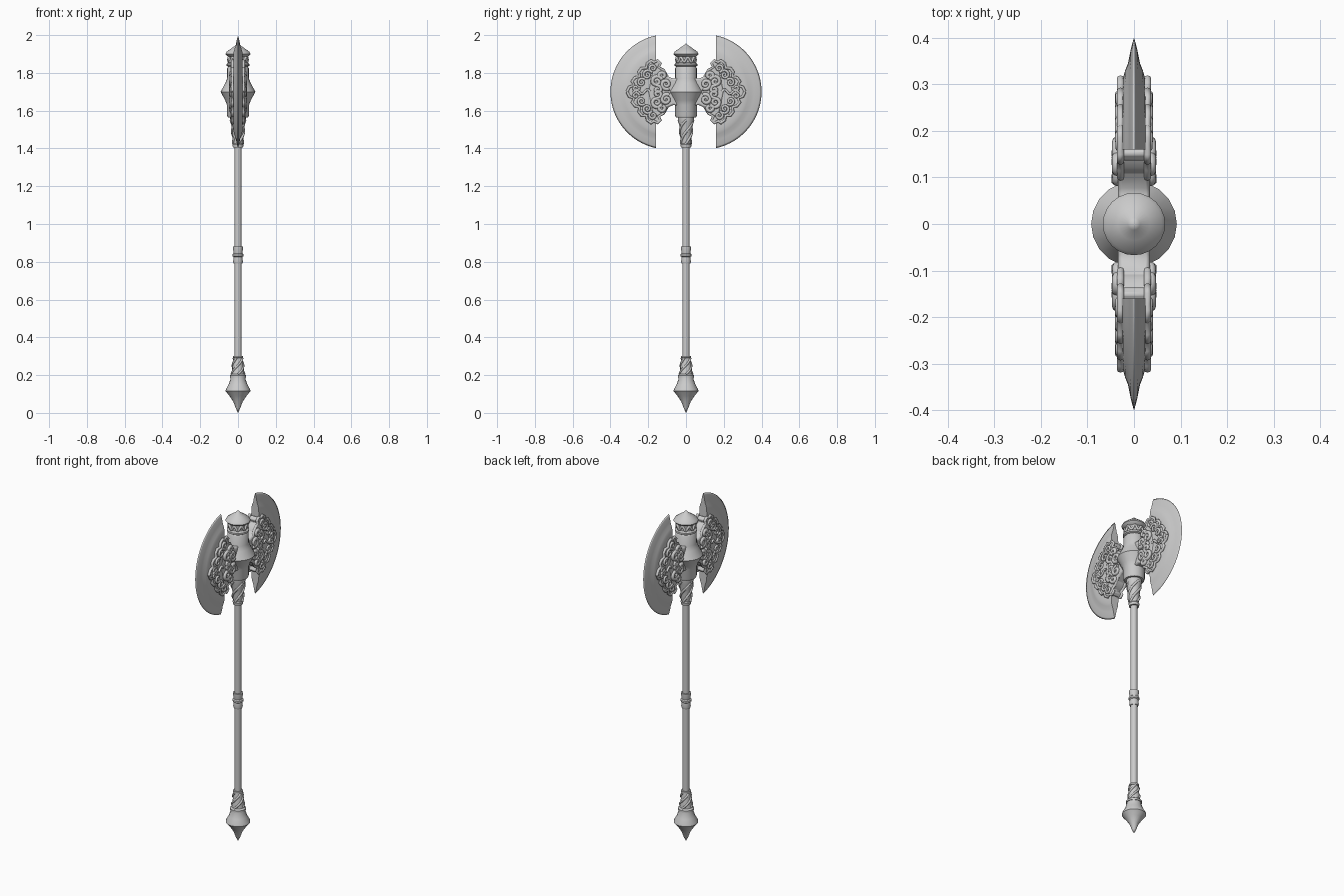
import bpy, bmesh, math
from mathutils import Vector

if "Cube" in bpy.data.objects:
    bpy.data.objects.remove(bpy.data.objects["Cube"])

steel = bpy.data.materials.new("grey_steel")
steel.use_nodes = True
steel.diffuse_color = (0.6, 0.6, 0.6, 1)
steel.node_tree.nodes["Principled BSDF"].inputs["Base Color"].default_value = (0.6, 0.6, 0.6, 1)
HEAD_Z = 1.7


def add_object(name, data, z=0.0, mirror=""):
    ob = bpy.data.objects.new(name, data)
    bpy.context.collection.objects.link(ob)
    data.materials.append(steel)
    ob.location.z = z
    if mirror:
        m = ob.modifiers.new("Mirror", 'MIRROR')
        m.use_axis = [a in mirror for a in "xyz"]
        m.merge_threshold = 0.0005
    return ob


def finish(name, bm, z=0.0, mirror="", angle=35):
    bmesh.ops.remove_doubles(bm, verts=bm.verts, dist=1e-5)
    bmesh.ops.recalc_face_normals(bm, faces=bm.faces)
    me = bpy.data.meshes.new(name)
    bm.to_mesh(me)
    bm.free()
    ob = add_object(name, me, z, mirror)
    bpy.ops.object.select_all(action='DESELECT')
    ob.select_set(True)
    bpy.context.view_layer.objects.active = ob
    bpy.ops.object.shade_smooth_by_angle(angle=math.radians(angle))
    return ob


def lathe(name, profile, sides=20, angle=35):
    """Turn (radius, height) pairs around the z axis."""
    bm = bmesh.new()
    verts = [bm.verts.new((r, 0, z)) for r, z in profile]
    edges = [bm.edges.new(pair) for pair in zip(verts, verts[1:])]
    bmesh.ops.spin(bm, geom=verts + edges, cent=(0, 0, 0), axis=(0, 0, 1),
                   angle=math.tau, steps=sides)
    return finish(name, bm, angle=angle)


def slab(name, outline, half, bevel):
    """Plate from an upper (y, z) outline, reflected below and mirrored."""
    pts = outline + [(y, -z) for y, z in reversed(outline) if z > 0]
    bm = bmesh.new()
    f = bm.faces.new([bm.verts.new((-half, y, z)) for y, z in pts])
    out = bmesh.ops.extrude_face_region(bm, geom=[f])
    top = [v for v in out["geom"] if isinstance(v, bmesh.types.BMVert)]
    bmesh.ops.translate(bm, verts=top, vec=(2 * half, 0, 0))
    ob = finish(name, bm, HEAD_Z, "y")
    b = ob.modifiers.new("Bevel", 'BEVEL')
    b.width, b.segments, b.limit_method = bevel, 2, 'ANGLE'
    return ob


def tubes(name, paths, depth, z=0.0, mirror="", cyclic=False, taper=0.0):
    """Round strands along lists of points, thinning towards the start."""
    cu = bpy.data.curves.new(name, 'CURVE')
    cu.dimensions = '3D'
    cu.bevel_depth, cu.bevel_resolution, cu.use_fill_caps = depth, 2, True
    for path in paths:
        sp = cu.splines.new('POLY')
        sp.points.add(len(path) - 1)
        sp.use_cyclic_u, sp.use_smooth = cyclic, True
        for i, p in enumerate(path):
            sp.points[i].co = (*p, 1)
            sp.points[i].radius = 1 - taper * i / len(path)
    return add_object(name, cu, z, mirror)


def scroll(x, y, z, size, start, turns):
    """Spiral in the blade plane, winding in to its centre."""
    pts = []
    for i in range(25):
        t = i / 24
        a, r = start + turns * math.tau * t, size * (1 - 0.85 * t)
        pts.append((x, y + r * math.cos(a), z + r * math.sin(a)))
    return pts


def strands(count, z0, z1, r0, r1, turn):
    """Twisted strands winding up a cone."""
    paths = []
    for k in range(count):
        path = []
        for i in range(17):
            t = i / 16
            a, r = math.tau * (k / count + turn * t), r0 + (r1 - r0) * t
            path.append((r * math.cos(a), r * math.sin(a), z0 + (z1 - z0) * t))
        paths.append(path)
    return paths


# Handle and pommel
lathe("shaft", [(0, .2), (.019, .2), (.019, 1.45), (0, 1.45)], 12)
lathe("pommel", [(0, 0), (.012, .025), (.025, .06), (.045, .09), (.066, .115),
                 (.064, .125), (.05, .15), (.041, .175), (.039, .19), (0, .19)], 16)
lathe("pommel_sleeve", [(0, .185), (.043, .187), (.043, .198), (.034, .205), (.028, .25),
                        (.023, .29), (.027, .292), (.027, .302), (0, .302)])
lathe("grip_collar", [(0, .79), (.023, .79), (.026, .8), (.023, .825), (.029, .83),
                      (.029, .84), (.023, .845), (.027, .87), (.027, .88), (0, .88)], 16)
tubes("pommel_twist", strands(4, .205, .29, .033, .024, .45), .006)

# Socket holding the blades
lathe("lower_sleeve", [(0, 1.405), (.027, 1.405), (.029, 1.42), (.025, 1.425),
                       (.028, 1.46), (.037, 1.53), (.042, 1.55), (.042, 1.57), (0, 1.57)])
tubes("lower_twist", strands(4, 1.425, 1.55, .025, .037, .5), .007)
lathe("socket", [(0, 1.565), (.054, 1.565), (.058, 1.575), (.058, 1.63), (.068, 1.655),
                 (.092, 1.7), (.068, 1.745), (.058, 1.77), (.057, 1.825),
                 (.05, 1.835), (0, 1.835)], 20)

# Finial
lathe("finial", [(0, 1.83), (.05, 1.832), (.06, 1.838), (.06, 1.848), (.048, 1.855),
                 (.048, 1.885), (.058, 1.89), (.067, 1.9), (.06, 1.912), (.035, 1.93),
                 (.013, 1.945), (0, 1.958)], 24)
wave = []
for i in range(96):
    a = math.tau * i / 96
    wave.append((.05 * math.cos(a), .05 * math.sin(a), 1.87 + .012 * math.sin(8 * a)))
tubes("finial_wave", [wave], .007, cyclic=True)

# Crescent blades: concentric rings clipped by a straight inner edge
ARC_Y, FLAT = .095, .065
rings = [(.0651, .024), (.09, .025), (.13, .025), (.17, .025), (.2, .024), (.22, .023),
         (.235, .019), (.25, .013), (.265, .010), (.28, .007), (.295, .003), (.305, 0)]
bm = bmesh.new()
grid = []
for r, h in rings:
    spread = math.acos(FLAT / r)
    row = []
    for i in range(-20, 21):
        a = spread * i / 20
        p = Vector((h, ARC_Y + r * math.cos(a), r * math.sin(a)))
        if i == -20:
            row.append(bm.verts.new((0, p.y, p.z)))
        row.append(bm.verts.new(p))
        if i == 20:
            row.append(bm.verts.new((0, p.y, p.z)))
    grid.append(row)
for a, b in zip(grid, grid[1:]):
    for i in range(len(a) - 1):
        bm.faces.new((a[i], a[i + 1], b[i + 1], b[i]))
finish("crescent_blades", bm, HEAD_Z, "xy", 40)

# Neck and scalloped relief plate on each blade
slab("blade_necks", [(.03, .075), (.07, .07), (.1, .085), (.13, .12), (.17, .14), (.2, 0)],
     .034, .008)
edge = [(.1, .08), (.12, .115), (.145, .13), (.135, .15), (.15, .165), (.17, .155),
        (.185, .165), (.205, .15), (.21, .125), (.235, .125), (.25, .105), (.245, .08),
        (.27, .075), (.285, .055), (.275, .035), (.3, .025), (.312, 0)]
slab("relief_plates", edge, .031, .005)
tubes("relief_rims", [[(.029, y, z) for y, z in edge]], .008, HEAD_Z, "xyz")

# Scrollwork: (y, z, size, start angle, turns)
big = [(.105, .04, .028, -2.2, 1.5), (.155, .055, .03, 2.8, -1.5),
       (.15, .012, .022, 1.2, 1.3), (.125, .085, .02, -.5, 1.3)]
small = [(.205, .09, .024, 2, -1.4), (.175, .125, .022, -1.5, 1.4),
         (.235, .05, .022, 2.5, -1.4), (.265, .02, .018, 3, 1.2)]
tubes("neck_scrolls", [scroll(.037, *s) for s in big], .011, HEAD_Z, "xyz", taper=.3)
tubes("outer_scrolls", [scroll(.033, *s) for s in small], .008, HEAD_Z, "xyz", taper=.3)
stem = [(.034, .19 + .01 * i, .012 * math.sin(i * 1.1)) for i in range(10)]
tubes("centre_stems", [stem], .007, HEAD_Z, "xy")
